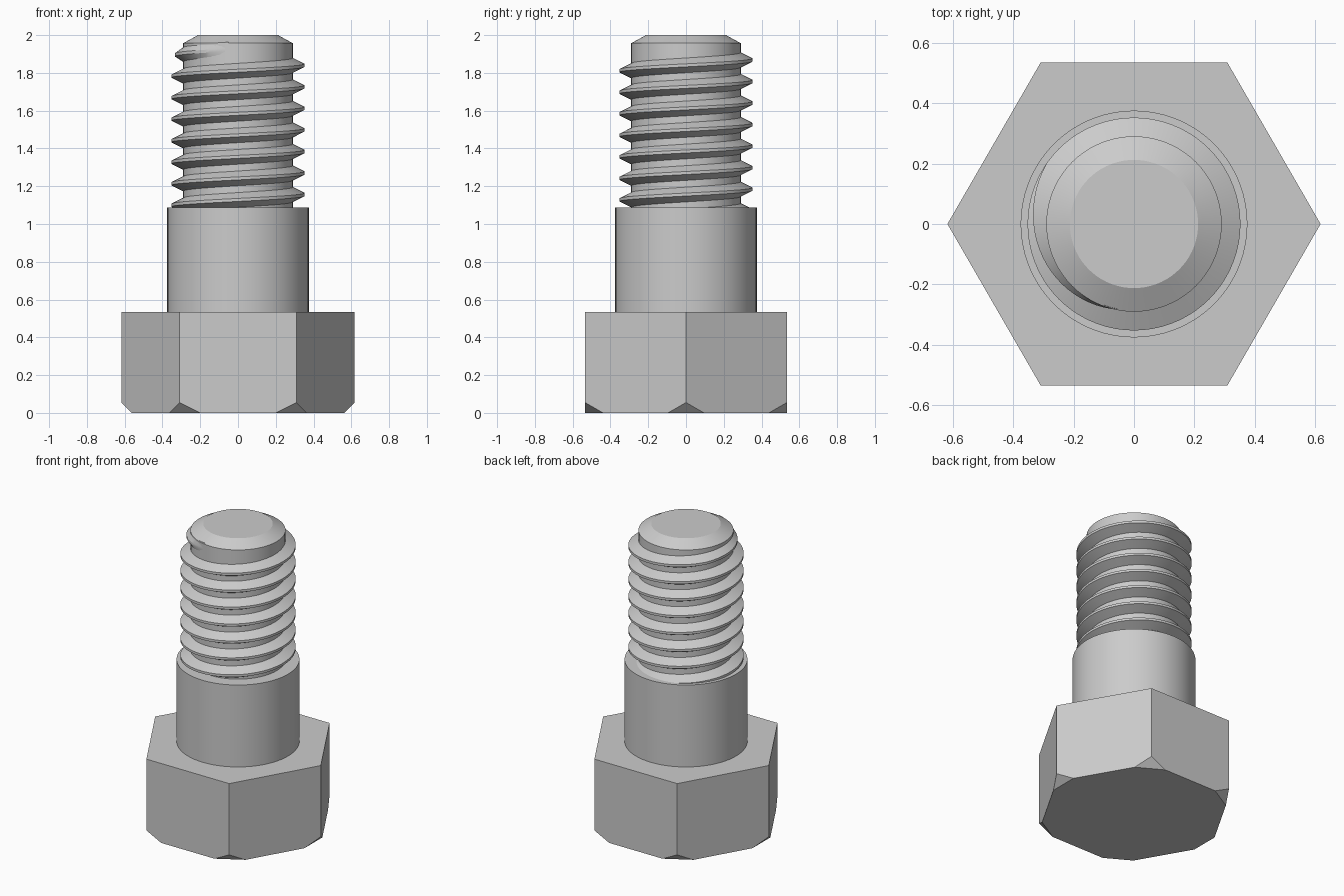
import bpy, bmesh
from math import pi, cos, sin, tau, radians
from mathutils import Vector

cube = bpy.data.objects.get("Cube")
if cube:
    bpy.data.objects.remove(cube, do_unlink=True)

steel = bpy.data.materials.new("grey steel")
steel.use_nodes = True
steel.diffuse_color = (0.6, 0.6, 0.6, 1)
steel.node_tree.nodes["Principled BSDF"].inputs["Base Color"].default_value = (0.6, 0.6, 0.6, 1)

SEGMENTS = 72
ROOT, CREST, PITCH = 0.29, 0.352, 0.114


def finish(name, bm, smooth=True):
    """Turn a bmesh into a named steel object."""
    bmesh.ops.recalc_face_normals(bm, faces=bm.faces)
    mesh = bpy.data.meshes.new(name)
    bm.to_mesh(mesh)
    bm.free()
    mesh.materials.append(steel)
    obj = bpy.data.objects.new(name, mesh)
    bpy.context.collection.objects.link(obj)
    if smooth:
        bpy.ops.object.select_all(action='DESELECT')
        obj.select_set(True)
        bpy.context.view_layer.objects.active = obj
        bpy.ops.object.shade_smooth_by_angle(angle=radians(20))
    return obj


def lathe(name, profile):
    """Stack of rings from (radius, height) pairs, capped at both ends."""
    bm = bmesh.new()
    rings = [[bm.verts.new((r * cos(tau * i / SEGMENTS), r * sin(tau * i / SEGMENTS), z))
              for i in range(SEGMENTS)] for r, z in profile]
    for low, high in zip(rings, rings[1:]):
        for i in range(SEGMENTS):
            j = (i + 1) % SEGMENTS
            bm.faces.new((low[i], low[j], high[j], high[i]))
    bm.faces.new(rings[0][::-1])
    bm.faces.new(rings[-1])
    return finish(name, bm)


# Hexagonal head, with the six lower corners cut at 45 degrees
HEAD_R, HEAD_H, CUT = 0.617, 0.535, 0.055
bm = bmesh.new()
base = bm.faces.new([bm.verts.new((HEAD_R * cos(k * pi / 3), HEAD_R * sin(k * pi / 3), 0))
                     for k in range(6)])
top = bmesh.ops.extrude_face_region(bm, geom=[base])["geom"]
bmesh.ops.translate(bm, vec=(0, 0, HEAD_H),
                    verts=[v for v in top if isinstance(v, bmesh.types.BMVert)])
bmesh.ops.recalc_face_normals(bm, faces=bm.faces)
if not any(f.normal.z < -0.9 for f in bm.faces):
    bm.faces.new([v for v in bm.verts if v.co.z < 0.01])
for k in range(6):
    out = Vector((cos(k * pi / 3), sin(k * pi / 3), 0))
    cut = bmesh.ops.bisect_plane(bm, geom=bm.verts[:] + bm.edges[:] + bm.faces[:],
                                 plane_co=out * HEAD_R + Vector((0, 0, CUT)),
                                 plane_no=out - Vector((0, 0, 1)), clear_outer=True)
    rim = [e for e in cut["geom_cut"] if isinstance(e, bmesh.types.BMEdge)]
    bmesh.ops.holes_fill(bm, edges=rim, sides=0)
finish("hex_head", bm, smooth=False)

# Plain shank and the chamfered core that carries the thread
lathe("shank", [(0.375, HEAD_H), (0.375, 1.087)])
lathe("thread_core", [(ROOT, 1.08), (ROOT, 1.957), (0.212, 2.0)])

# Right-handed thread that fades into the core near the tip
bm = bmesh.new()
first, last = -7 * SEGMENTS, round(SEGMENTS * 262 / 360)
fade_from = SEGMENTS * 145 / 360
sections = []
for i in range(first, last + 1):
    a = tau * i / SEGMENTS
    z = 1.84 + PITCH * i / SEGMENTS
    fade = max(0, (i - fade_from) / (last - fade_from))
    crest = CREST + (ROOT - 0.002 - CREST) * fade
    inner = ROOT - 0.004
    sections.append([bm.verts.new((r * cos(a), r * sin(a), z + dz)) for r, dz in
                     ((inner, -0.041), (crest, -0.008), (crest, 0.008), (inner, 0.041))])
for s, t in zip(sections, sections[1:]):
    for k in range(4):
        m = (k + 1) % 4
        bm.faces.new((s[k], t[k], t[m], s[m]))
bm.faces.new(sections[0])
bm.faces.new(sections[-1])
finish("screw_thread", bm)
